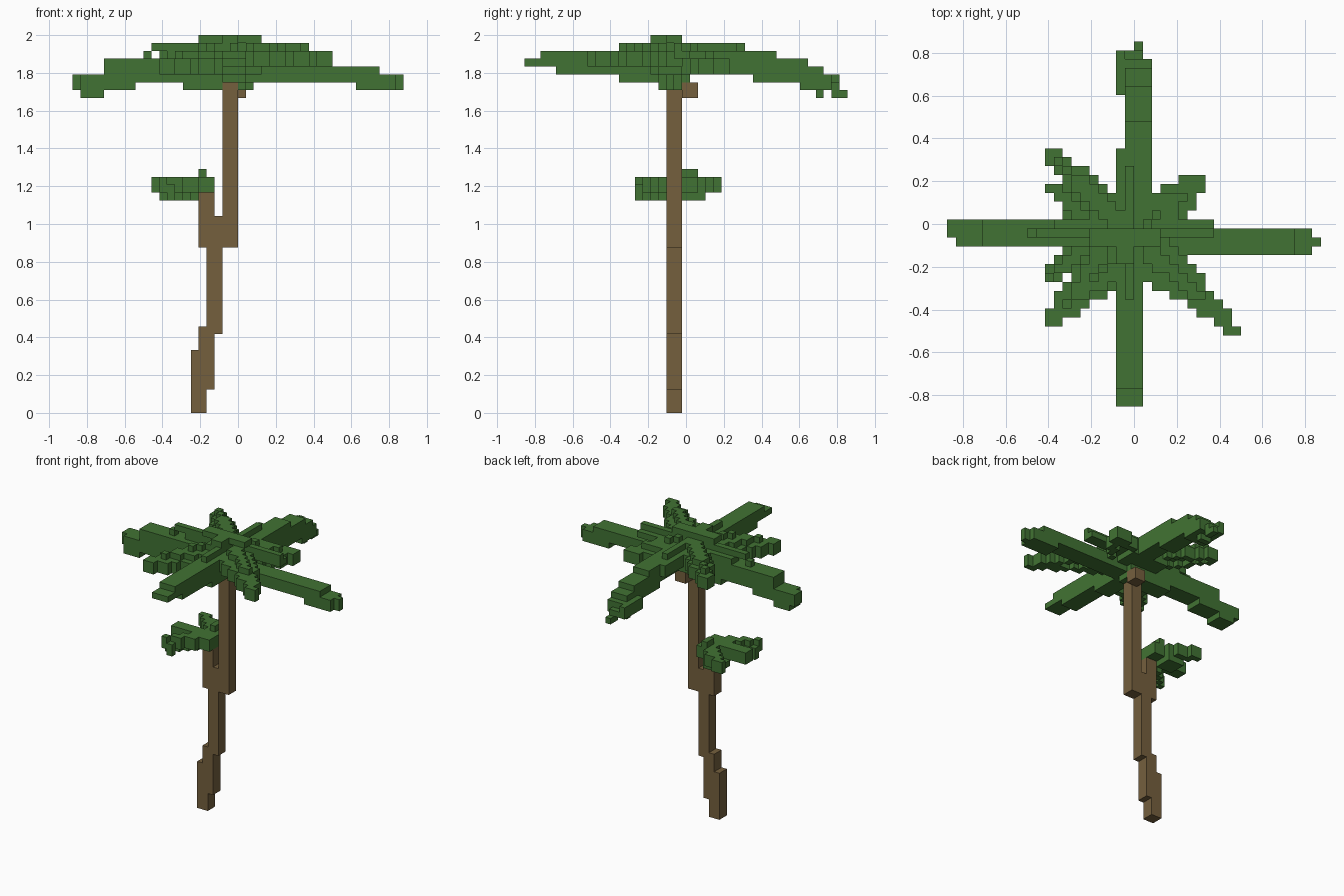
import bpy, bmesh
from mathutils import Vector

if "Cube" in bpy.data.objects:
    bpy.data.objects.remove(bpy.data.objects["Cube"])

U = 2 / 48  # cube size; cell (i, j, k) spans x i..i+1, y j-.5..j+.5, z k..k+1


def material(name, rgb):
    m = bpy.data.materials.new(name)
    m.diffuse_color = (*rgb, 1)
    m.use_nodes = True
    m.node_tree.nodes["Principled BSDF"].inputs["Base Color"].default_value = m.diffuse_color
    return m


brown = material("bark brown", (0.178, 0.117, 0.048))
green = material("leaf green", (0.053, 0.171, 0.033))


def box(cells, i0, i1, j0, j1, k0, k1):
    """Fill an inclusive block of cells."""
    cells.update((i, j, k) for i in range(i0, i1 + 1)
                 for j in range(j0, j1 + 1) for k in range(k0, k1 + 1))


def diagonal_leaf(cells, p0, p1, z0, z1, w0, w1, bow=0.0, thick=2):
    """Tapered folded leaf: ridge on the line p0-p1, edges one step lower."""
    a, b = Vector(p0), Vector(p1)
    d = b - a
    length = d.length
    d.normalize()
    for i in range(-22, 22):
        for j in range(-22, 22):
            v = Vector((i, j)) - a
            t = v.dot(d) / length
            side = abs(v.x * d.y - v.y * d.x)
            if -0.05 <= t <= 1.04:
                t = min(max(t, 0), 1)
                if side <= w0 + (w1 - w0) * t:
                    top = round(z0 + (z1 - z0) * t + bow * 4 * t * (1 - t) - 0.6 * side)
                    box(cells, i, i, j, j, top - thick + 1, top)


def build(name, cells, mat):
    """Skin of a set of cells: only the outward faces are made."""
    bm = bmesh.new()
    verts = {}

    def vert(p):
        if p not in verts:
            verts[p] = bm.verts.new((p[0] * U, (p[1] - 0.5) * U, p[2] * U))
        return verts[p]

    for c in cells:
        for ax in range(3):
            for s in (0, 1):
                n = list(c)
                n[ax] += 1 if s else -1
                if tuple(n) in cells:
                    continue
                quad = []
                for q, r in ((0, 0), (1, 0), (1, 1), (0, 1)):
                    p = list(c)
                    p[ax] += s
                    p[(ax + 1) % 3] += q
                    p[(ax + 2) % 3] += r
                    quad.append(vert(tuple(p)))
                bm.faces.new(quad if s else quad[::-1])
    me = bpy.data.meshes.new(name)
    bm.to_mesh(me)
    bm.free()
    me.materials.append(mat)
    bpy.context.collection.objects.link(bpy.data.objects.new(name, me))


# trunk: stepped square logs, fork and crown stub
trunk = set()
for i0, i1, k0, k1 in ((-6, -5, 0, 7), (-5, -4, 3, 10), (-4, -3, 10, 20),
                       (-5, -1, 21, 24), (-5, -4, 21, 27), (-2, -1, 21, 41)):
    box(trunk, i0, i1, -2, -1, k0, k1)
box(trunk, -1, 0, 0, 1, 40, 41)
build("trunk", trunk, brown)

# four long leaves, each as layers (z, start, end) along its axis
crown = set()
for k, a, b in ((41, 15, 19), (42, 0, 19), (43, 0, 17)):        # right
    box(crown, a, b, -3, -1, k, k)
box(crown, 20, 20, -2, -2, 41, 42)
for k, a, b in ((40, -20, -18), (41, -20, -14), (42, -20, -1),
                (43, -17, -1), (44, -17, -1)):                  # left
    box(crown, a, b, -2, 0, k, k)
box(crown, -21, -21, -1, 0, 41, 42)
box(crown, -12, -12, -1, -1, 45, 45)
for k, a, b in ((42, -8, 0), (43, -16, 0), (44, -20, 0), (45, -18, 0)):  # front
    box(crown, -2, 0, a, b, k, k)
for k, a, b in ((41, 15, 18), (42, 9, 18), (43, 0, 17), (44, 0, 15), (45, 0, 11)):  # back
    box(crown, -1, 1, a, b, k, k)
box(crown, -2, -2, 15, 19, 41, 42)
box(crown, -1, 0, 19, 19, 41, 41)
box(crown, 0, 0, 19, 20, 40, 40)
box(crown, -1, 0, 17, 17, 40, 40)
box(crown, -2, 1, 0, 8, 44, 45)

# short diagonal leaves
diagonal_leaf(crown, (1, 0), (7, 5), 46, 44, 2.6, 1.3)
diagonal_leaf(crown, (-2, 0), (-10, 8), 46, 45.3, 2.6, 0.8, 0.4)
diagonal_leaf(crown, (1, -3), (11, -12), 46, 44.9, 2.9, 0.6, 0.4)
diagonal_leaf(crown, (-2, -3), (-10, -11), 46, 44, 2.9, 1.2, 0.3)

# heart of the crown and its top ridges
box(crown, -7, 0, -2, 0, 41, 42)
box(crown, -4, 2, -4, 3, 43, 45)
box(crown, -9, 8, -1, 0, 45, 45)
box(crown, -11, 8, -1, -1, 46, 46)
box(crown, -1, -1, -8, 6, 46, 46)
box(crown, -5, 2, -2, -1, 47, 47)
box(crown, -2, -1, -4, -1, 47, 47)
build("crown_leaves", crown - trunk, green)

# small leaf cluster on the side branch
low = set()
box(low, -11, -4, -2, -1, 28, 29)
box(low, -5, -4, -3, 1, 28, 29)
diagonal_leaf(low, (-5, -2), (-10, -6), 29.3, 28.6, 1.4, 0.8, 0, 2)
diagonal_leaf(low, (-5, 0), (-10, 4.5), 29.3, 29, 1.4, 0.8, 0, 2)
box(low, -8, -6, 0, 2, 27, 27)
box(low, -5, -5, 0, 1, 30, 30)
build("lower_leaves", low - trunk, green)
